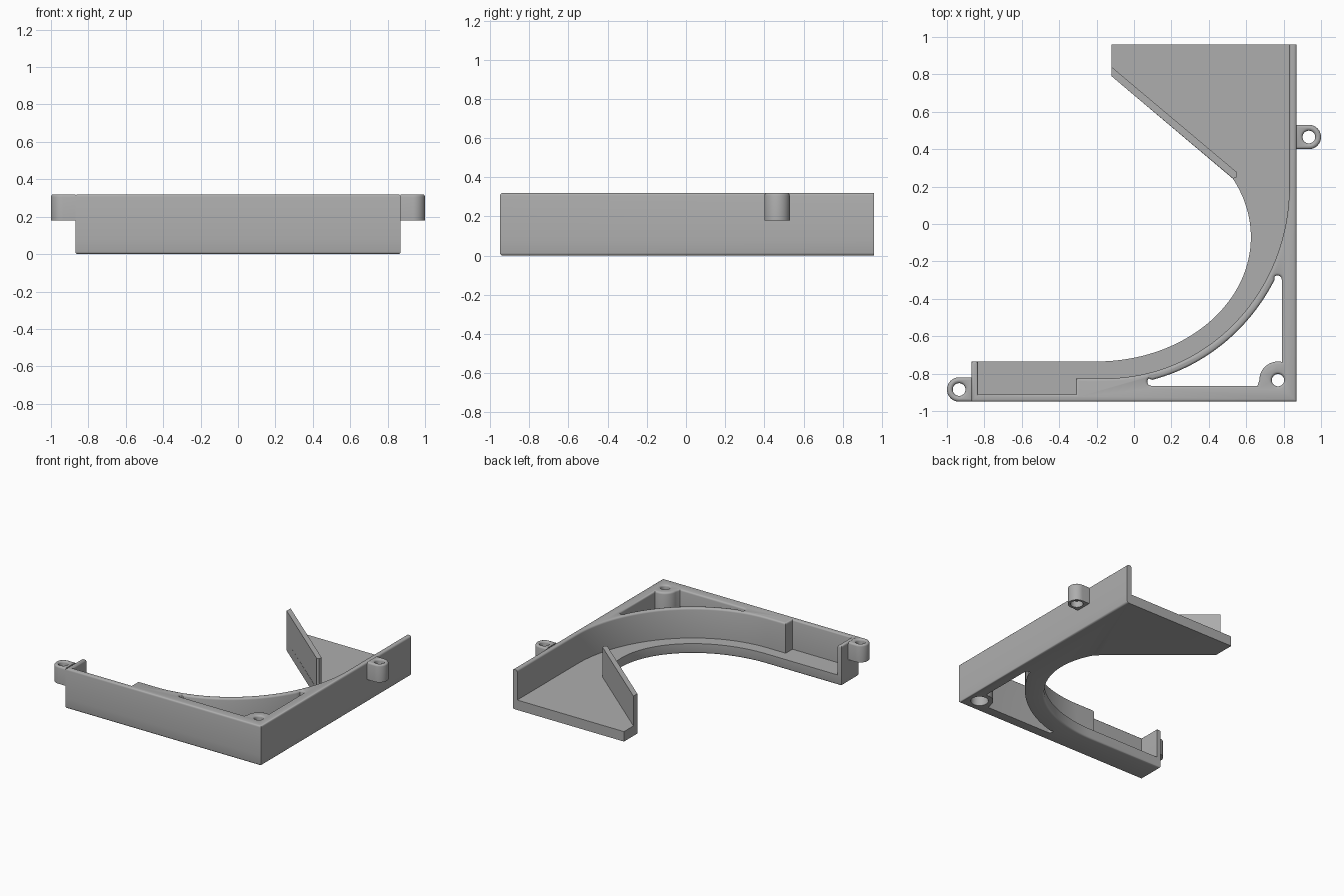
import bpy
import bmesh
from math import sin, cos, pi, radians

FLOOR, TOP, TAB, EDGE = 0.08, 0.32, 0.18, 0.014

cube = bpy.data.objects.get("Cube")
if cube:
    bpy.data.objects.remove(cube, do_unlink=True)

grey = bpy.data.materials.new("plain grey")
grey.use_nodes = True
colour = (0.42, 0.42, 0.42, 1)
grey.diffuse_color = colour
grey.node_tree.nodes["Principled BSDF"].inputs["Base Color"].default_value = colour


def arc(cx, cy, rx, ry, start, end, steps):
    """Points along an elliptical arc, angles in degrees."""
    angles = [radians(start + (end - start) * i / steps) for i in range(steps + 1)]
    return [(cx + rx * cos(a), cy + ry * sin(a)) for a in angles]


def circle(cx, cy, r):
    return arc(cx, cy, r, r, 0, 360, 32)[:-1]


def prism(name, outline, low, high):
    """Extrude a flat outline from one height to another."""
    bm = bmesh.new()
    base = bm.faces.new([bm.verts.new((x, y, low)) for x, y in outline])
    grown = bmesh.ops.extrude_face_region(bm, geom=[base])["geom"]
    for v in grown:
        if isinstance(v, bmesh.types.BMVert):
            v.co.z = high
    bmesh.ops.recalc_face_normals(bm, faces=bm.faces)
    mesh = bpy.data.meshes.new(name)
    bm.to_mesh(mesh)
    bm.free()
    mesh.materials.append(grey)
    obj = bpy.data.objects.new(name, mesh)
    bpy.context.collection.objects.link(obj)
    return obj


def cut(obj, cutters):
    """Subtract temporary prisms and keep the resulting mesh."""
    tools = []
    for outline, low, high in cutters:
        tool = prism("cutter", outline, low, high)
        tool.hide_render = True
        mod = obj.modifiers.new("cut", "BOOLEAN")
        mod.operation, mod.solver, mod.object = "DIFFERENCE", "EXACT", tool
        tools.append(tool)
    graph = bpy.context.evaluated_depsgraph_get()
    mesh = bpy.data.meshes.new_from_object(obj.evaluated_get(graph))
    obj.modifiers.clear()
    obj.data = mesh
    for tool in tools:
        bpy.data.objects.remove(tool, do_unlink=True)


def finish(obj, rounded):
    """Round the rim edges chosen by a rule, then smooth the curved sides."""
    bm = bmesh.new()
    bm.from_mesh(obj.data)
    bmesh.ops.remove_doubles(bm, verts=bm.verts, dist=0.0005)
    rims = [e for e in bm.edges if len(e.link_faces) == 2
            and e.calc_face_angle(0) > 1
            and abs(e.verts[0].co.z - e.verts[1].co.z) < 0.001
            and rounded((e.verts[0].co + e.verts[1].co) / 2)]
    if rims:
        bmesh.ops.bevel(bm, geom=rims, offset=EDGE, segments=3, profile=0.5,
                        affect="EDGES", clamp_overlap=False)
    bm.to_mesh(obj.data)
    bm.free()
    bpy.ops.object.select_all(action="DESELECT")
    obj.select_set(True)
    bpy.context.view_layer.objects.active = obj
    bpy.ops.object.shade_smooth_by_angle(angle=radians(35))


def at_top(p):
    return p.z > TOP - 0.001


# Triangular opening behind the corner, with a round screw boss left standing
boss = (0.77, -0.835)
pocket = (arc(-0.15, 0.2, 1.02, 1.065, -76, -28, 40)
          + arc(0.768, -0.297, 0.022, 0.022, 140, 0, 8)
          + [(0.79, -0.737)]
          + arc(*boss, 0.1, 0.1, 90, 180, 12)
          + [(0.66, -0.865)]
          + arc(0.093, -0.843, 0.022, 0.022, 270, 130, 8))
corner_cuts = [(pocket, -0.1, 0.5),
               (circle(*boss, 0.033), -0.1, 0.5),
               (circle(*boss, 0.065), -0.1, 0.26)]

# Floor with its swept inner edge
floor = prism("floor", [(-0.87, -0.95), (0.87, -0.95), (0.87, 0.96), (-0.12, 0.96),
                        (-0.12, 0.79)]
              + arc(-0.2, -0.07, 0.825, 0.665, 28, -90, 64)
              + [(-0.87, -0.735)], 0, FLOOR)
cut(floor, corner_cuts)


def floor_rim(p):
    inner_edge = -0.8 < p.x < 0.63 and -0.74 < p.y < 0.22
    on_sweep = abs(((p.x + 0.2) / 0.825) ** 2 + ((p.y + 0.07) / 0.665) ** 2 - 1) < 0.02
    outer = p.x > 0.86 or p.y < -0.94 or p.x < -0.86
    if p.z < 0.001:
        return outer or (inner_edge and (on_sweep or p.x < -0.2))
    return False


finish(floor, floor_rim)

# Outer walls, curved inner wall and the short end wall
walls = prism("walls", [(-0.87, -0.95), (0.87, -0.95), (0.87, 0.96), (0.83, 0.96)]
              + arc(-0.15, 0.2, 0.98, 1.025, 0, -90, 64)
              + [(-0.31, -0.825), (-0.31, -0.91), (-0.835, -0.91),
                 (-0.835, -0.735), (-0.87, -0.735)], FLOOR, TOP)
cut(walls, corner_cuts)
finish(walls, lambda p: at_top(p) and p.y < 0.955)

# Slanted fence on the rear floor
fence = prism("slanted_fence", [(-0.12, 0.79), (0.53, 0.243), (0.548, 0.25),
                                (0.552, 0.275), (-0.12, 0.84)], FLOOR, TOP)
finish(fence, lambda p: False)

# Screw tabs, one on each outer end
for name, x, y, side in (("left_tab", 0.935, 0.465, 1), ("right_tab", -0.935, -0.885, -1)):
    r = 0.065
    outline = [(x - side * r, y - side * r)] \
        + arc(x, y, r, r, -90 * side, -90 * side + 180, 24) \
        + [(x - side * r, y + side * r)]
    tab = prism(name, outline, TAB, TOP)
    cut(tab, [(circle(x, y, 0.034), 0, 0.5), (circle(x, y, 0.046), 0, 0.23)])
    finish(tab, lambda p: at_top(p) and abs(p.x) > 0.875)
